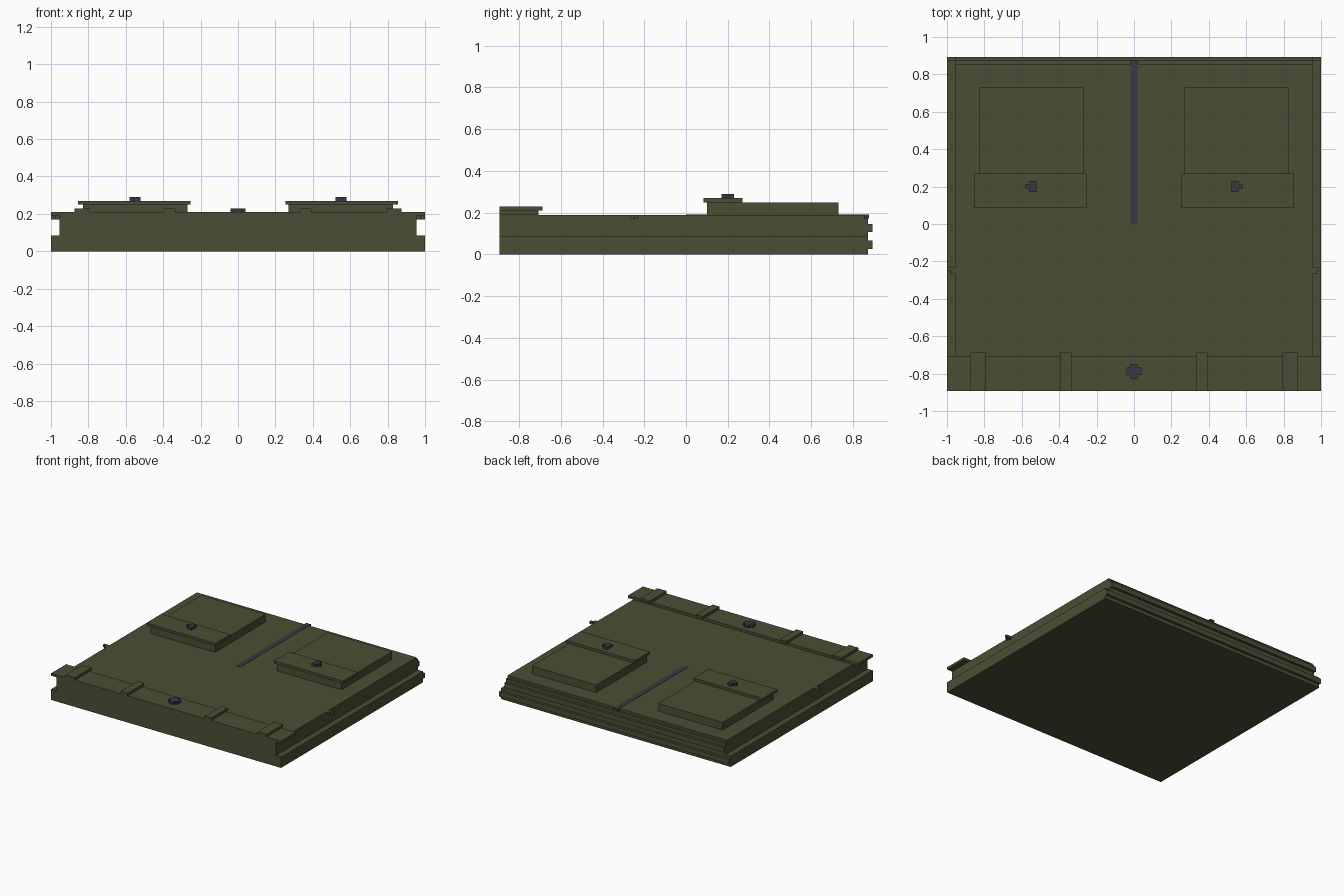
import bpy

if "Cube" in bpy.data.objects:
    bpy.data.objects.remove(bpy.data.objects["Cube"])


def material(name, rgb):
    m = bpy.data.materials.new(name)
    m.diffuse_color = (*rgb, 1)
    m.use_nodes = True
    m.node_tree.nodes["Principled BSDF"].inputs["Base Color"].default_value = m.diffuse_color
    return m


OLIVE = material("olive canvas", (0.071, 0.076, 0.035))
GREY = material("dark grey hardware", (0.038, 0.042, 0.051))


def box(name, x, y, z, mat=OLIVE):
    """Axis-aligned box from (min, max) ranges."""
    (x0, x1), (y0, y1), (z0, z1) = sorted(x), sorted(y), sorted(z)
    v = [(a, b, c) for c in (z0, z1) for a, b in ((x0, y0), (x1, y0), (x1, y1), (x0, y1))]
    f = [(3, 2, 1, 0), (4, 5, 6, 7)]
    f += [(i, (i + 1) % 4, (i + 1) % 4 + 4, i + 4) for i in range(4)]
    me = bpy.data.meshes.new(name)
    me.from_pydata(v, [], f)
    me.materials.append(mat)
    ob = bpy.data.objects.new(name, me)
    bpy.context.collection.objects.link(ob)
    return ob


def prism(name, outline, z, mat):
    """Upright prism from a counter-clockwise outline."""
    n = len(outline)
    v = [(x, y, c) for c in z for x, y in outline]
    f = [tuple(reversed(range(n))), tuple(range(n, 2 * n))]
    f += [(i, (i + 1) % n, (i + 1) % n + n, i + n) for i in range(n)]
    me = bpy.data.meshes.new(name)
    me.from_pydata(v, [], f)
    me.materials.append(mat)
    ob = bpy.data.objects.new(name, me)
    bpy.context.collection.objects.link(ob)
    return ob


FRONT, BACK = -0.893, 0.873

# Body: wide base, narrower upper part, stepped rear top edge
box("base", (-1, 1), (FRONT, BACK), (0, 0.085))
box("upper_body", (-0.955, 0.955), (FRONT, BACK), (0.085, 0.172))
box("top_panel", (-0.955, 0.955), (FRONT, 0.855), (0.172, 0.19))

# Ridges across the back
box("lower_back_ridge", (-1, 1), (BACK - 0.01, 0.893), (0.027, 0.066))
box("upper_back_ridge", (-0.955, 0.955), (BACK - 0.01, 0.893), (0.108, 0.147))

# Front flap and its central button
box("front_flap", (-1, 1), (FRONT, -0.707), (0.19, 0.21))
a, b, cy = 0.04, 0.02, -0.788
cross = [(b, -a), (b, -b), (a, -b), (a, b), (b, b), (b, a),
         (-b, a), (-b, b), (-a, b), (-a, -b), (-b, -b), (-b, -a)]
prism("flap_button", [(x, y + cy) for x, y in cross], (0.21, 0.23), GREY)

# Centre zip
box("centre_zip", (-0.02, 0.02), (0, 0.877), (0.172, 0.192), GREY)

for s, side in ((-1, "left"), (1, "right")):
    # Straps over the flap
    box(side + "_outer_strap", (s * 0.794, s * 0.874), (FRONT, -0.687), (0.21, 0.23))
    box(side + "_inner_strap", (s * 0.335, s * 0.393), (FRONT, -0.687), (0.21, 0.23))
    # Pocket with lid and clasp
    box(side + "_pocket", (s * 0.27, s * 0.83), (0.1, 0.73), (0.19, 0.25))
    box(side + "_pocket_lid", (s * 0.255, s * 0.855), (0.085, 0.271), (0.25, 0.27))
    t = [(0.522, 0.17), (0.56, 0.17), (0.56, 0.19), (0.58, 0.19),
         (0.58, 0.21), (0.56, 0.21), (0.56, 0.23), (0.522, 0.23)]
    t = [(s * x, y) for x, y in t][::s]
    prism(side + "_pocket_clasp", t, (0.27, 0.29), GREY)
    # Small stepped tab on the side wall
    t = [(0.95, -0.267), (0.978, -0.267), (0.978, -0.249), (1, -0.249),
         (1, -0.23), (0.95, -0.23)]
    t = [(s * x, y) for x, y in t][::s]
    prism(side + "_side_tab", t, (0.17, 0.189), OLIVE)
